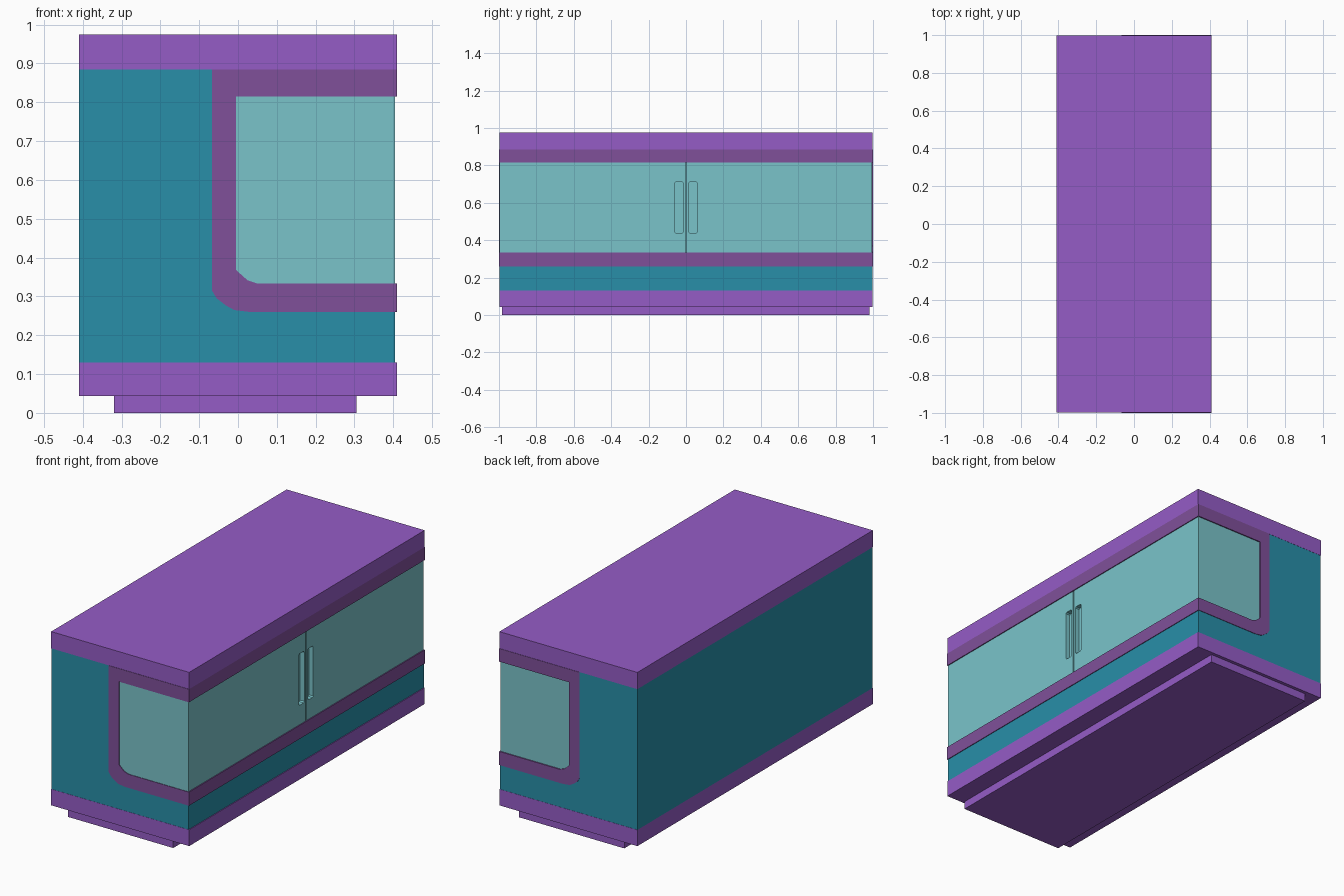
import bpy
import bmesh

if "Cube" in bpy.data.objects:
    bpy.data.objects.remove(bpy.data.objects["Cube"])


def material(name, hex_code):
    def lin(c):
        return c / 12.92 if c <= 0.04045 else ((c + 0.055) / 1.055) ** 2.4
    m = bpy.data.materials.new(name)
    rgb = [lin(int(hex_code[i:i + 2], 16) / 255) for i in (0, 2, 4)]
    m.diffuse_color = (*rgb, 1)
    m.use_nodes = True
    m.node_tree.nodes["Principled BSDF"].inputs["Base Color"].default_value = m.diffuse_color
    return m


def prism(name, pts, lo, hi, mat, axis="y"):
    """Extrude a closed profile: (x, z) along y, or (y, z) along x."""
    bm = bmesh.new()
    if axis == "y":
        verts = [bm.verts.new((a, lo, b)) for a, b in pts]
        step = (0, hi - lo, 0)
    else:
        verts = [bm.verts.new((lo, a, b)) for a, b in pts]
        step = (hi - lo, 0, 0)
    face = bm.faces.new(verts)
    out = bmesh.ops.extrude_face_region(bm, geom=[face], use_keep_orig=True)
    moved = [g for g in out["geom"] if isinstance(g, bmesh.types.BMVert)]
    bmesh.ops.translate(bm, verts=moved, vec=step)
    bmesh.ops.recalc_face_normals(bm, faces=bm.faces)
    mesh = bpy.data.meshes.new(name)
    bm.to_mesh(mesh)
    bm.free()
    obj = bpy.data.objects.new(name, mesh)
    bpy.context.collection.objects.link(obj)
    if mat:
        mesh.materials.append(mat)
    return obj


def rect(a0, a1, z0, z1, c=0):
    if not c:
        return [(a0, z0), (a1, z0), (a1, z1), (a0, z1)]
    return [(a0 + c, z0), (a1 - c, z0), (a1, z0 + c), (a1, z1 - c),
            (a1 - c, z1), (a0 + c, z1), (a0, z1 - c), (a0, z0 + c)]


def cut(target, cutter):
    mod = target.modifiers.new("cut", "BOOLEAN")
    mod.operation = "DIFFERENCE"
    mod.solver = "EXACT"
    mod.object = cutter
    bpy.context.view_layer.objects.active = target
    bpy.ops.object.modifier_apply(modifier=mod.name)
    bpy.data.objects.remove(cutter)


purple = material("purple", "955cc6")
teal = material("teal", "288fa9")
plum = material("plum", "80509a")
aqua = material("aqua", "7ac4ca")

# Plinth and the two slabs
prism("plinth", rect(-0.32, 0.305, 0, 0.043), -0.985, 0.98, purple)
prism("base_slab", rect(-0.41, 0.409, 0.043, 0.13), -0.998, 0.998, purple)
prism("countertop", rect(-0.41, 0.409, 0.885, 0.975), -0.998, 0.998, purple)

# Rounded corner runs shared by body, trim and doors, top to bottom
outer = [(-0.067, 0.885), (-0.067, 0.315), (-0.055, 0.295), (-0.03, 0.276),
         (-0.01, 0.265), (0.03, 0.26)]
inner = [(-0.005, 0.815), (-0.005, 0.368), (0.024, 0.342), (0.05, 0.333)]

# Cabinet body wraps behind and below the trim
prism("cabinet_body", [(-0.41, 0.13), (0.405, 0.13), (0.405, 0.26)]
      + outer[::-1] + [(-0.41, 0.885)], -0.997, 0.997, teal)

# C-shaped trim, slightly proud of the body
prism("window_trim", outer + [(0.409, 0.26), (0.409, 0.333)] + inner[::-1]
      + [(0.409, 0.815), (0.409, 0.885)], -1, 1, plum)

# Door block with centre seam and two recessed grips
doors = prism("sliding_doors", inner + [(0.404, 0.333), (0.404, 0.815)],
              -0.997, 0.994, aqua)
cut(doors, prism("seam_cutter", rect(-0.003, 0.003, 0.3, 0.85),
                 0.38, 0.5, None, "x"))
for side in (-1, 1):
    a, b = sorted((side * 0.015, side * 0.06))
    cut(doors, prism("grip_cutter", rect(a, b, 0.437, 0.713, 0.006),
                     0.379, 0.5, None, "x"))
